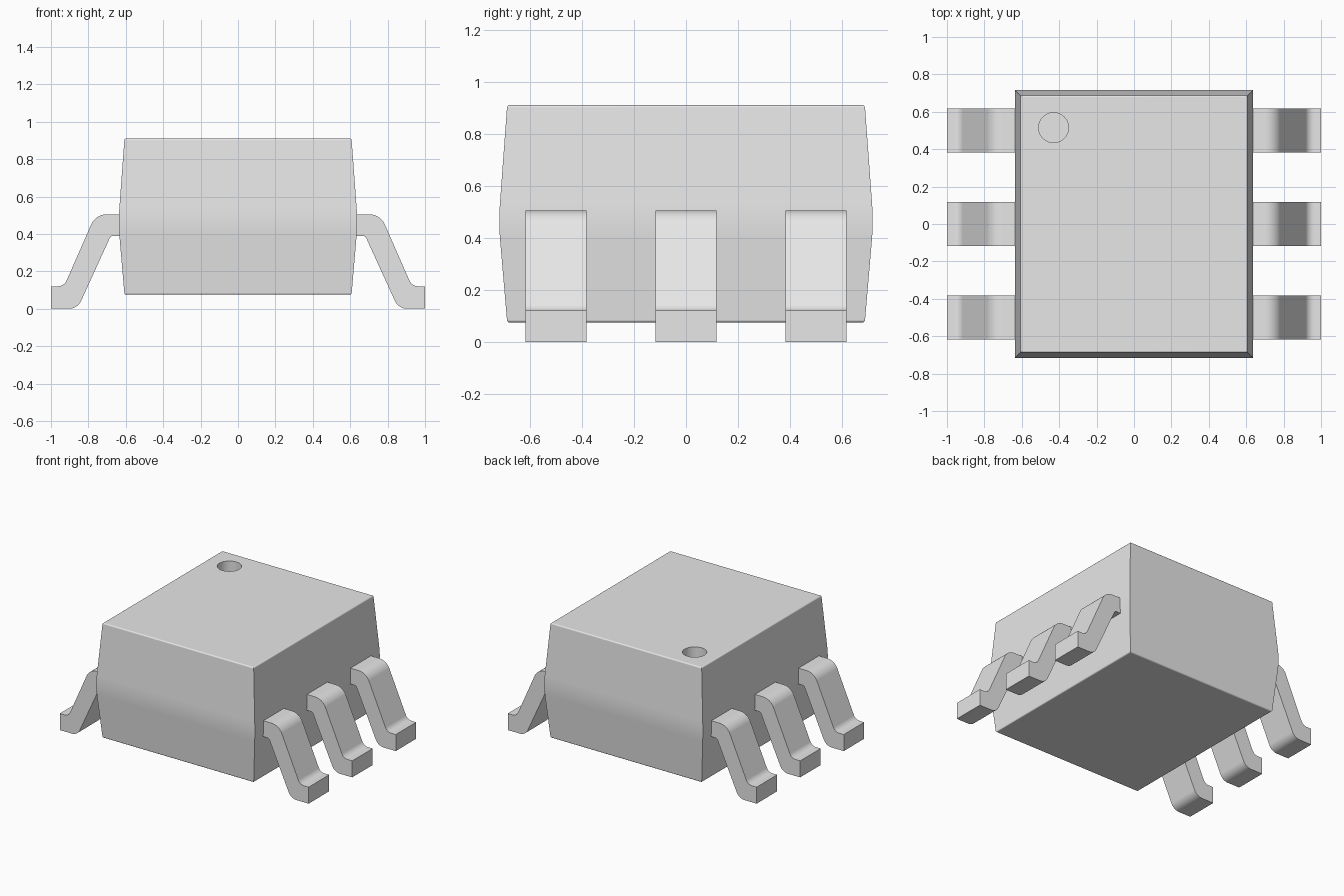
import bpy
import bmesh
import math
from mathutils import Vector

if "Cube" in bpy.data.objects:
    bpy.data.objects.remove(bpy.data.objects["Cube"], do_unlink=True)

GREY = (0.8, 0.8, 0.8, 1.0)
grey = bpy.data.materials.new("plain grey")
grey.use_nodes = True
grey.diffuse_color = GREY
grey.node_tree.nodes["Principled BSDF"].inputs["Base Color"].default_value = GREY


def rounded(corners, steps=8):
    """Polyline through (x, z, radius) corners, each filleted by its radius."""
    path = []
    for i, (x, z, radius) in enumerate(corners):
        p = Vector((x, z))
        if radius == 0:
            path.append(p)
            continue
        a = (Vector(corners[i - 1][:2]) - p).normalized()
        b = (Vector(corners[i + 1][:2]) - p).normalized()
        half = a.angle(b) / 2
        centre = p + (a + b).normalized() * radius / math.sin(half)
        start = p + a * radius / math.tan(half) - centre
        end = p + b * radius / math.tan(half) - centre
        turn = start.angle(end)
        for k in range(steps + 1):
            t = k / steps
            path.append(centre + (start * math.sin((1 - t) * turn)
                                  + end * math.sin(t * turn)) / math.sin(turn))
    return path


def make_object(name, bm):
    bmesh.ops.recalc_face_normals(bm, faces=bm.faces)
    mesh = bpy.data.meshes.new(name)
    bm.to_mesh(mesh)
    bm.free()
    mesh.materials.append(grey)
    obj = bpy.data.objects.new(name, mesh)
    bpy.context.collection.objects.link(obj)
    return obj


def activate(obj):
    bpy.ops.object.select_all(action='DESELECT')
    obj.select_set(True)
    bpy.context.view_layer.objects.active = obj


def smooth(obj):
    activate(obj)
    bpy.ops.object.shade_smooth_by_angle(angle=math.radians(30))
    mod = obj.modifiers.new("even shading", 'WEIGHTED_NORMAL')
    mod.keep_sharp = True


# Body: rectangular rings following a (inset, height) profile
HALF_X, HALF_Y, TOP = 0.64, 0.72, 0.91
profile = rounded([(0.2, 0.075, 0), (0.033, 0.075, 0.01), (0, 0.46, 0.9),
                   (0.033, TOP, 0.01), (0.2, TOP, 0)])[1:-1]
bm = bmesh.new()
rings = []
for inset, z in profile:
    x, y = HALF_X - inset, HALF_Y - inset
    rings.append([bm.verts.new((sx * x, sy * y, z))
                  for sx, sy in ((-1, -1), (1, -1), (1, 1), (-1, 1))])
for low, high in zip(rings, rings[1:]):
    for i in range(4):
        j = (i + 1) % 4
        bm.faces.new((low[i], low[j], high[j], high[i]))
bm.faces.new(rings[0])
bm.faces.new(rings[-1])
body = make_object("body", bm)

# Round marker recess in the top
bm = bmesh.new()
bmesh.ops.create_cone(bm, cap_ends=True, segments=48,
                      radius1=0.08, radius2=0.08, depth=0.2)
bmesh.ops.translate(bm, verts=bm.verts, vec=(-0.43, 0.515, TOP))
cutter = make_object("recess_cutter", bm)
cutter.hide_render = True
cut = body.modifiers.new("recess", 'BOOLEAN')
cut.operation = 'DIFFERENCE'
cut.solver = 'EXACT'
cut.object = cutter
activate(body)
bpy.ops.object.modifier_apply(modifier=cut.name)
bpy.data.objects.remove(cutter, do_unlink=True)
smooth(body)

# Leads: bent strip outline extruded across its width, three per side
LEAD_WIDTH = 0.235
outline = rounded([(0.6, 0.505, 0), (0.761, 0.505, 0.09), (0.93, 0.12, 0.05),
                   (1, 0.12, 0), (1, 0, 0), (0.858, 0, 0.07),
                   (0.68, 0.39, 0.02), (0.6, 0.39, 0)])
for side, label in ((1, "left"), (-1, "right")):
    for place, y in (("front", -0.5), ("middle", 0), ("back", 0.5)):
        bm = bmesh.new()
        face = bm.faces.new([bm.verts.new((side * p.x, y - LEAD_WIDTH / 2, p.y))
                             for p in outline])
        extruded = bmesh.ops.extrude_face_region(bm, geom=[face])["geom"]
        bmesh.ops.translate(bm, vec=(0, LEAD_WIDTH, 0),
                            verts=[v for v in extruded
                                   if isinstance(v, bmesh.types.BMVert)])
        smooth(make_object(f"{label}_{place}_lead", bm))
